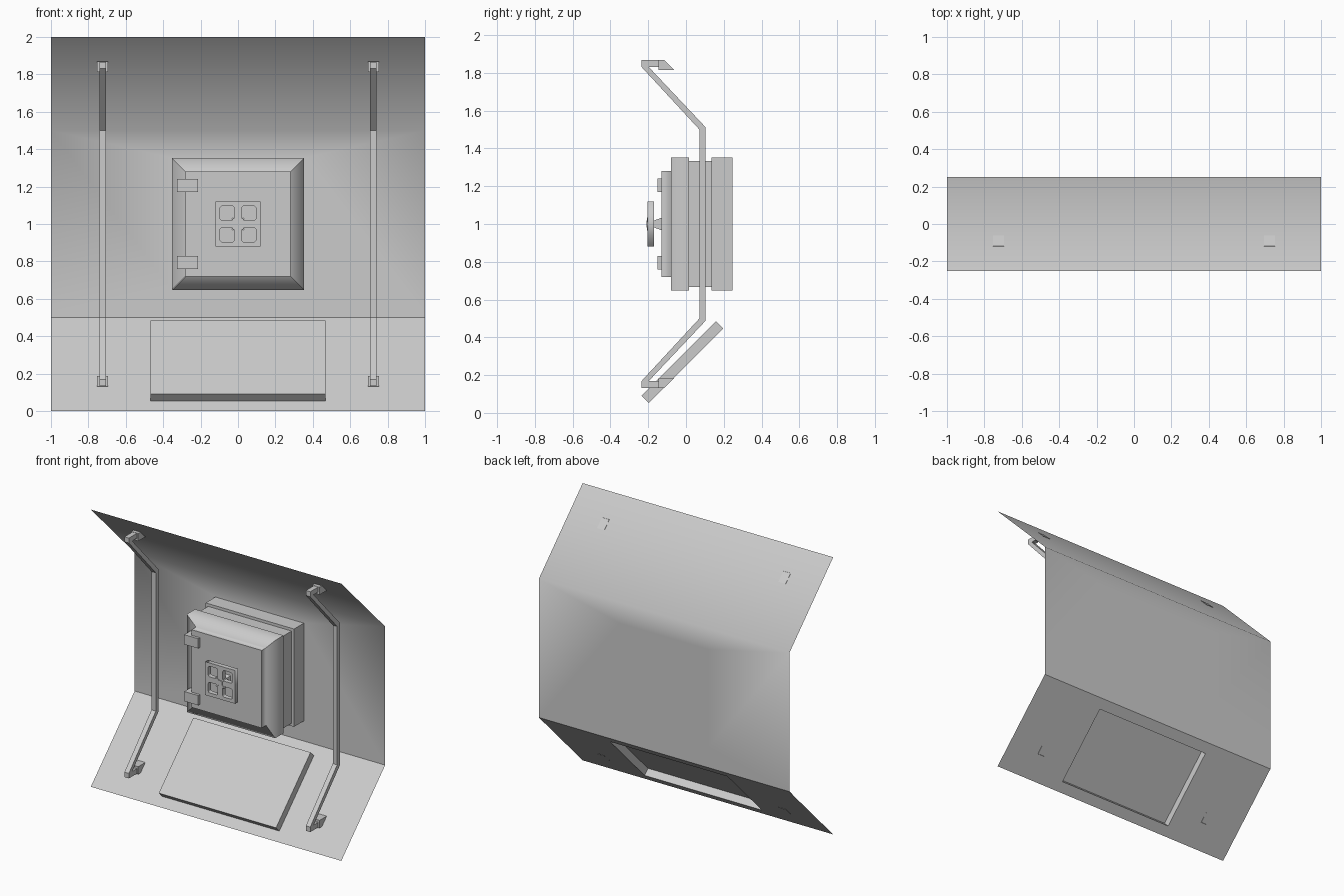
import bpy, bmesh, math
from mathutils import Matrix, Vector

if "Cube" in bpy.data.objects:
    bpy.data.objects.remove(bpy.data.objects["Cube"])


def finish(name, bm, recalc=True):
    if recalc:
        bmesh.ops.recalc_face_normals(bm, faces=bm.faces[:])
    me = bpy.data.meshes.new(name)
    bm.to_mesh(me)
    bm.free()
    ob = bpy.data.objects.new(name, me)
    bpy.context.collection.objects.link(ob)
    return ob


def box(name, x, y, z):
    bm = bmesh.new()
    bmesh.ops.create_cube(bm, size=1)
    for v in bm.verts:
        v.co = Vector([(a + b) / 2 + c * (b - a) for (a, b), c in zip((x, y, z), v.co)])
    return finish(name, bm)


def extrude_x(name, pts, x0, x1):
    """Extrude a (y, z) outline along x."""
    bm = bmesh.new()
    f = bm.faces.new([bm.verts.new((x0, y, z)) for y, z in pts])
    r = bmesh.ops.extrude_face_region(bm, geom=[f])
    bmesh.ops.translate(bm, vec=(x1 - x0, 0, 0),
                        verts=[g for g in r["geom"] if isinstance(g, bmesh.types.BMVert)])
    return finish(name, bm)


def loop4(bm, w, lo, hi):
    """Four verts of a panel, anticlockwise from the front; lo and hi are (y, z)."""
    return [bm.verts.new((x, *p)) for x, p in ((-w, lo), (w, lo), (w, hi), (-w, hi))]


def ring(bm, a, b):
    return [bm.faces.new((a[i], a[(i + 1) % 4], b[(i + 1) % 4], b[i])) for i in range(4)]


# Bent wall sheet: smooth bend at the top, sharp crease at the bottom
bm = bmesh.new()
mid = loop4(bm, 1, (.25, .5), (.25, 1.5))
pad = loop4(bm, .353, (.25, .647), (.25, 1.353))
ring(bm, mid, pad)
bm.faces.new(pad)
top = [bm.verts.new((x, -.25, 2)) for x in (1, -1)]
bm.faces.new((mid[3], mid[2], top[0], top[1]))
for f in bm.faces:
    f.smooth = True
# Raised plate pressed out of the lower slope, open at the back
low = loop4(bm, 1, (-.25, 0), (.25, .5))
hole = loop4(bm, .468, (-.197, .053), (.197, .447))
lip = loop4(bm, .468, (-.197 - .0375, .053 + .0375), (.197 - .0375, .447 + .0375))
ring(bm, low, hole)
ring(bm, hole, lip)
bm.faces.new(lip)
sheet = finish("wall_sheet", bm, recalc=False)
for e in sheet.data.edges:
    a, b = (sheet.data.vertices[i].co for i in e.vertices)
    if min(a.z, b.z) < .501 and max(a.z, b.z) < .501:
        e.use_edge_sharp = True

# Safe body
box("safe_back", (-.353, .353), (.135, .246), (.647, 1.353))
box("safe_neck", (-.333, .333), (.015, .135), (.667, 1.333))

# Stepped door, each mitred side shaded smooth across its steps
bm = bmesh.new()
profile = [(.353, .015), (.353, -.08), (.28, -.08), (.28, -.13)]
for k in range(4):
    rot = Matrix.Rotation(k * math.pi / 2, 3, 'Y')
    rows = [[bm.verts.new(rot @ Vector((s * r, y, r)) + Vector((0, 0, 1))) for s in (-1, 1)]
            for r, y in profile]
    for (a, b), (c, d) in zip(rows, rows[1:]):
        bm.faces.new((c, d, b, a)).smooth = True
bm.faces.new(loop4(bm, .28, (-.13, .72), (-.13, 1.28)))
bm.faces.new(loop4(bm, .353, (.015, .647), (.015, 1.353))[::-1])
finish("safe_door", bm, recalc=False)

# Hinges
for z in (.795, 1.205):
    box("hinge", (-.325, -.213), (-.15, -.08), (z - .035, z + .035))

# Handle wheel: square plate with four rounded windows
cu = bpy.data.curves.new("handle_wheel", 'CURVE')
cu.dimensions = '2D'
cu.fill_mode = 'BOTH'
cu.extrude = .0165


def spline(pts):
    s = cu.splines.new('POLY')
    s.points.add(len(pts) - 1)
    for p, (x, y) in zip(s.points, pts):
        p.co = (x, y, 0, 1)
    s.use_cyclic_u = True


spline([(-.12, -.12), (.12, -.12), (.12, .12), (-.12, .12)])
for cx in (-.058, .058):
    for cy in (-.058, .058):
        pts = []
        for k in range(4):
            for j in range(4):
                t = k * math.pi / 2 + j * math.pi / 6
                q = k * math.pi / 2 + math.pi / 4
                pts.append((cx + .026 * math.copysign(1, math.cos(q)) + .012 * math.cos(t),
                            cy + .026 * math.copysign(1, math.sin(q)) + .012 * math.sin(t)))
        spline(pts)
wheel = bpy.data.objects.new("handle_wheel", cu)
bpy.context.collection.objects.link(wheel)
wheel.location = (0, -.1865, 1)
wheel.rotation_euler = (math.pi / 2, 0, 0)
bpy.context.view_layer.objects.active = wheel
wheel.select_set(True)
bpy.ops.object.convert(target='MESH')

# Tapered stem, hub and crossed prongs
bm = bmesh.new()
near = loop4(bm, .018, (-.17, .982), (-.17, 1.018))
far = loop4(bm, .033, (-.13, .967), (-.13, 1.033))
ring(bm, far, near)
bm.faces.new(near)
bm.faces.new(far[::-1])
finish("handle_stem", bm)
box("handle_hub", (-.018, .018), (-.21, -.165), (.982, 1.018))
for s in (-1, 1):
    prong = box("handle_prong", (-.045, .045), (-.207, -.18), (-.005, .005))
    prong.rotation_euler = (0, s * math.pi / 4, 0)
    prong.location.z = 1

# Bent grab rails with wedge brackets on both slopes
half = [(-.145, 1.867), (-.235, 1.867), (-.235, 1.831), (.072, 1.499)]
inner = [(.104, 1.512), (-.197, 1.831), (-.145, 1.831)]
flip = lambda pts: [(y, 2 - z) for y, z in reversed(pts)]
rail = half + flip(half) + flip(inner) + inner
wedge = [(-.145, 1.869), (-.117, 1.869), (-.061, 1.814), (-.145, 1.814)]
for x in (-.724, .724):
    extrude_x("grab_rail", rail, x - .0175, x + .0175)
    for pts in (wedge, flip(wedge)):
        extrude_x("rail_bracket", pts, x - .029, x + .029)
